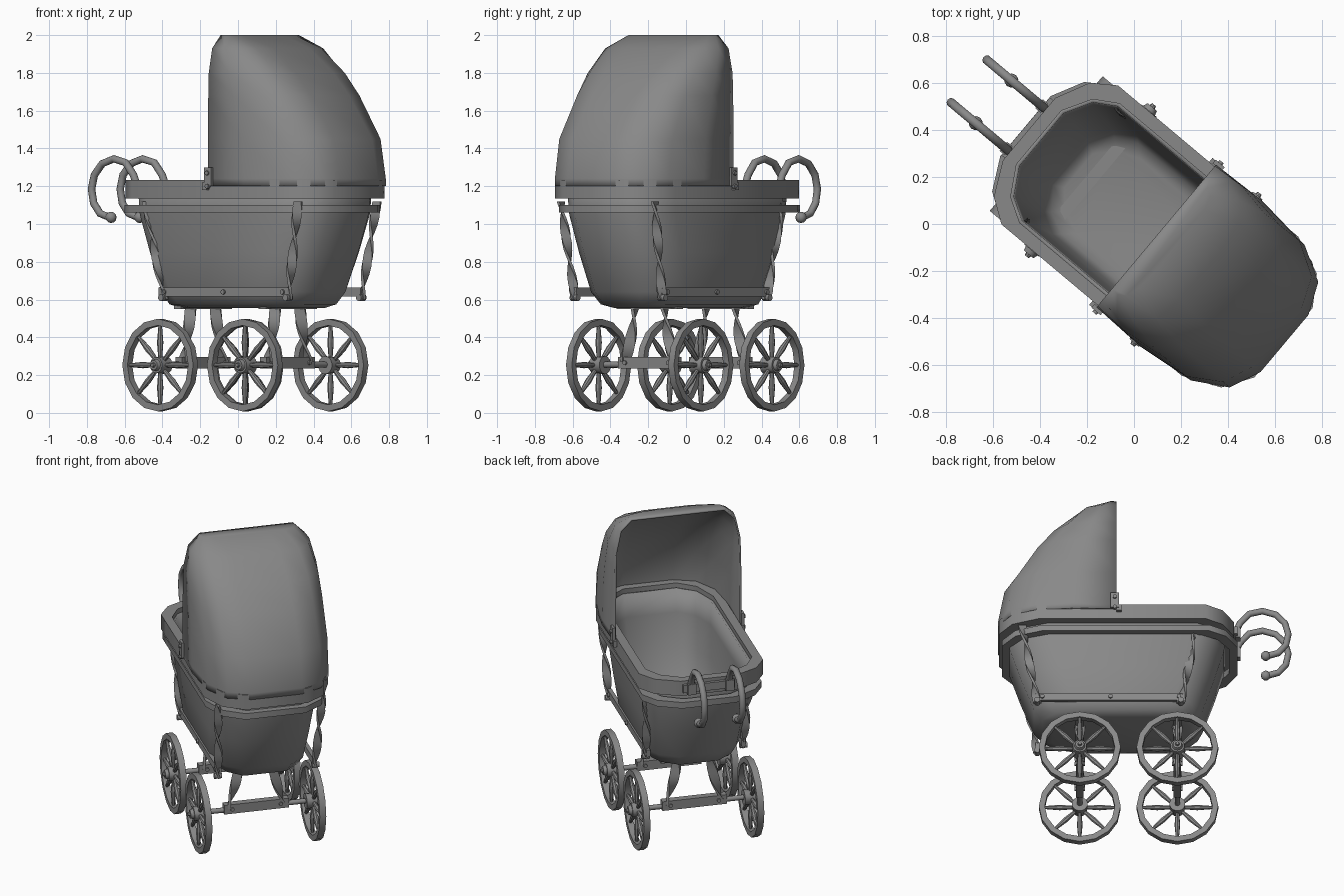
import bpy, bmesh, math
from mathutils import Matrix, Vector

if "Cube" in bpy.data.objects:
    bpy.data.objects.remove(bpy.data.objects["Cube"])

grey = bpy.data.materials.new("plain_grey")
grey.use_nodes = True
grey.diffuse_color = (0.25, 0.25, 0.25, 1)
grey.node_tree.nodes["Principled BSDF"].inputs["Base Color"].default_value = (0.25, 0.25, 0.25, 1)

# The carriage is built along x, then turned as a whole
PLACE = Matrix.Rotation(math.radians(-40), 4, 'Z') @ Matrix.Translation((0, 0.022, 0))
SIDES = ((-1, "right"), (1, "left"))
AXLES = ((-0.26, "front"), (0.325, "rear"))


def finish(name, bm, angle=40, thick=0):
    bmesh.ops.recalc_face_normals(bm, faces=bm.faces)
    bm.transform(PLACE)
    mesh = bpy.data.meshes.new(name)
    bm.to_mesh(mesh)
    bm.free()
    mesh.materials.append(grey)
    ob = bpy.data.objects.new(name, mesh)
    bpy.context.collection.objects.link(ob)
    bpy.ops.object.select_all(action='DESELECT')
    bpy.context.view_layer.objects.active = ob
    ob.select_set(True)
    bpy.ops.object.shade_smooth_by_angle(angle=math.radians(angle))
    if thick:
        mod = ob.modifiers.new("thickness", 'SOLIDIFY')
        mod.thickness = thick
        mod.offset = -1
    return ob


def add_box(bm, centre, size):
    m = Matrix.Translation(centre) @ Matrix.Diagonal((*size, 1))
    bmesh.ops.create_cube(bm, size=1, matrix=m)


def add_rod(bm, a, b, r1, r2=None, sides=10):
    a, b = Vector(a), Vector(b)
    turn = (b - a).to_track_quat('Z', 'Y').to_matrix().to_4x4()
    bmesh.ops.create_cone(bm, cap_ends=True, segments=sides, radius1=r1,
                          radius2=r1 if r2 is None else r2, depth=(b - a).length,
                          matrix=Matrix.Translation((a + b) / 2) @ turn)


def add_loft(bm, rings, closed=True):
    loops = [[bm.verts.new(p) for p in ring] for ring in rings]
    n = len(loops[0])
    for lo, hi in zip(loops, loops[1:]):
        for i in range(n if closed else n - 1):
            j = (i + 1) % n
            bm.faces.new((lo[i], lo[j], hi[j], hi[i]))
    return loops


def hood_outline(z, h, back, front=0.105):
    d = back - front
    half = [(front, h), (front + d * .35, h * 1.02), (back - d * .3, h * .95),
            (back - d * .1, h * .74), (back - d * .02, h * .4)]
    pts = half + [(x, -y) for x, y in reversed(half)]
    return [(x, y, z) for x, y in pts]


def tub_outline(z, h, front, back):
    half = [(front, h * .45), (front + .07, h * .82), (front + .17, h),
            (back - .26, h), (back - .1, h * .82), (back - .02, h * .5)]
    pts = half + [(x, -y) for x, y in reversed(half)]
    return [(x, y, z) for x, y in pts]


def add_ring(bm, z0, z1, h, front, back, width):
    outer, inner = (h, front, back), (h - width, front + width, back - width)
    add_loft(bm, [tub_outline(z, *s) for z, s in
                  ((z0, inner), (z0, outer), (z1, outer), (z1, inner), (z0, inner))])


# Tub with a rounded bottom
bm = bmesh.new()
loops = add_loft(bm, [tub_outline(*s) for s in (
    (.555, .21, -.33, .51), (.575, .265, -.38, .57), (.64, .295, -.41, .62),
    (.85, .315, -.48, .70), (1.05, .33, -.54, .765), (1.2, .335, -.55, .78))])
bm.faces.new(loops[0])
finish("tub", bm, 50, .02)

# Rim and lower band
bm = bmesh.new()
add_ring(bm, 1.135, 1.232, .385, -.60, .83, .055)
finish("tub_rim", bm)
bm = bmesh.new()
add_ring(bm, 1.06, 1.1, .37, -.62, .81, .05)
finish("lower_band", bm)

# Folding hood, open toward the handles
bm = bmesh.new()
loops = add_loft(bm, [hood_outline(*s) for s in (
    (1.2, .395, .83), (1.24, .395, .83), (1.45, .395, .79), (1.68, .392, .63),
    (1.8, .388, .52), (1.93, .36, .36), (2.0, .29, .2))], closed=False)
bm.faces.new(loops[-1])
finish("hood", bm, 50, .012)

# Hood hinges
for s, side in SIDES:
    bm = bmesh.new()
    add_box(bm, (.115, s * .4, 1.25), (.05, .02, .1))
    add_box(bm, (.09, s * .392, 1.2), (.03, .03, .04))
    for z in (1.2, 1.27):
        add_rod(bm, (.115, s * .4, z), (.115, s * .42, z), .012)
    finish(side + "_hood_hinge", bm)


def add_twisted_strap(bm, top, bottom, width, turns, bow=0):
    a, b = Vector(top), Vector(bottom)
    rings = []
    for i in range(13):
        t = i / 12
        c = a.lerp(b, t) + Vector((0, bow * math.sin(math.pi * t), 0))
        ang = turns * math.pi * t
        u = Vector((math.cos(ang), math.sin(ang), 0))
        v = Vector((-u.y, u.x, 0))
        rings.append([c + u * width * p + v * .008 * q
                      for p, q in ((-.5, -1), (.5, -1), (.5, 1), (-.5, 1))])
    loops = add_loft(bm, rings)
    bm.faces.new(loops[0])
    bm.faces.new(loops[-1])


# Twisted side straps, side rails and their bolts
for s, side in SIDES:
    for top, bottom, end in ((-.38, -.28, "front"), (.67, .58, "rear")):
        bm = bmesh.new()
        add_twisted_strap(bm, (top, s * .325, 1.12), (bottom, s * .3, .6), .05, 2)
        add_rod(bm, (bottom, s * .28, .61), (bottom, s * .325, .61), .018)
        finish(side + "_" + end + "_strap", bm)
    bm = bmesh.new()
    add_box(bm, (.14, s * .295, .64), (.9, .025, .045))
    for x in (-.27, .14, .55):
        add_rod(bm, (x, s * .3, .64), (x, s * .318, .64), .013)
    finish(side + "_side_rail", bm)

# Axles, cross boards and twisted springs
for x, end in AXLES:
    bm = bmesh.new()
    add_box(bm, (x, 0, .265), (.045, .4, .06))
    for s in (-1, 1):
        for face in (-1, 1):
            add_rod(bm, (x, s * .15, .265), (x + face * .032, s * .15, .265), .012)
    finish(end + "_axle_board", bm)
    bm = bmesh.new()
    add_box(bm, (x, 0, .565), (.05, .42, .03))
    finish(end + "_upper_board", bm)
    bm = bmesh.new()
    add_rod(bm, (x, -.4, .255), (x, .4, .255), .016)
    finish(end + "_axle", bm)
    for s, side in SIDES:
        bm = bmesh.new()
        add_twisted_strap(bm, (x, s * .1, .57), (x, s * .17, .27), .06, 1, s * -.01)
        finish(end + "_" + side + "_spring", bm)

# Wheels with eight swelling spokes
for x, end in AXLES:
    for s, side in SIDES:
        bm = bmesh.new()
        c = Vector((x, s * .353, .253))
        section = ((.21, -.02), (.245, -.02), (.245, .02), (.21, .02), (.21, -.02))
        add_loft(bm, [[c + Vector((r * math.cos(a), w, r * math.sin(a)))
                       for a in (math.tau * i / 16 for i in range(16))]
                      for r, w in section])
        for i in range(8):
            d = Vector((math.sin(math.tau * i / 8), 0, math.cos(math.tau * i / 8)))
            add_rod(bm, c + d * .03, c + d * .12, .01, .017, 8)
            add_rod(bm, c + d * .12, c + d * .215, .017, .009, 8)
        out = Vector((0, s, 0))
        add_rod(bm, c - out * .045, c + out * .035, .048, .042, 14)
        add_rod(bm, c + out * .035, c + out * .055, .032, .026, 12)
        add_rod(bm, c + out * .055, c + out * .068, .014, .01, 8)
        finish(end + "_" + side + "_wheel", bm)

# Mounting plate and curled handles
bm = bmesh.new()
add_box(bm, (-.607, 0, 1.185), (.025, .32, .05))
finish("handle_plate", bm)
path = [(-.6, 1.18), (-.635, 1.26), (-.69, 1.325), (-.77, 1.345), (-.85, 1.32), (-.905, 1.26),
        (-.925, 1.185), (-.91, 1.11), (-.865, 1.055), (-.80, 1.035)]
for s, side in SIDES:
    bm = bmesh.new()
    y = s * .118 - .008
    rings = []
    for i, (px, pz) in enumerate(path):
        p, q = path[max(i - 1, 0)], path[min(i + 1, len(path) - 1)]
        t = Vector((q[0] - p[0], 0, q[1] - p[1])).normalized()
        n = Vector((-t.z, 0, t.x))
        rings.append([Vector((px, y, pz)) + .02 * (n * math.cos(a) + Vector((0, math.sin(a), 0)))
                      for a in (math.tau * k / 10 for k in range(10))])
    loops = add_loft(bm, rings)
    bm.faces.new(loops[0])
    bm.faces.new(loops[-1])
    bmesh.ops.create_uvsphere(bm, u_segments=10, v_segments=6, radius=.03,
                              matrix=Matrix.Translation((-.79, y, 1.035)))
    add_box(bm, (-.622, y, 1.185), (.03, .05, .07))
    finish(side + "_handle", bm, 60)
